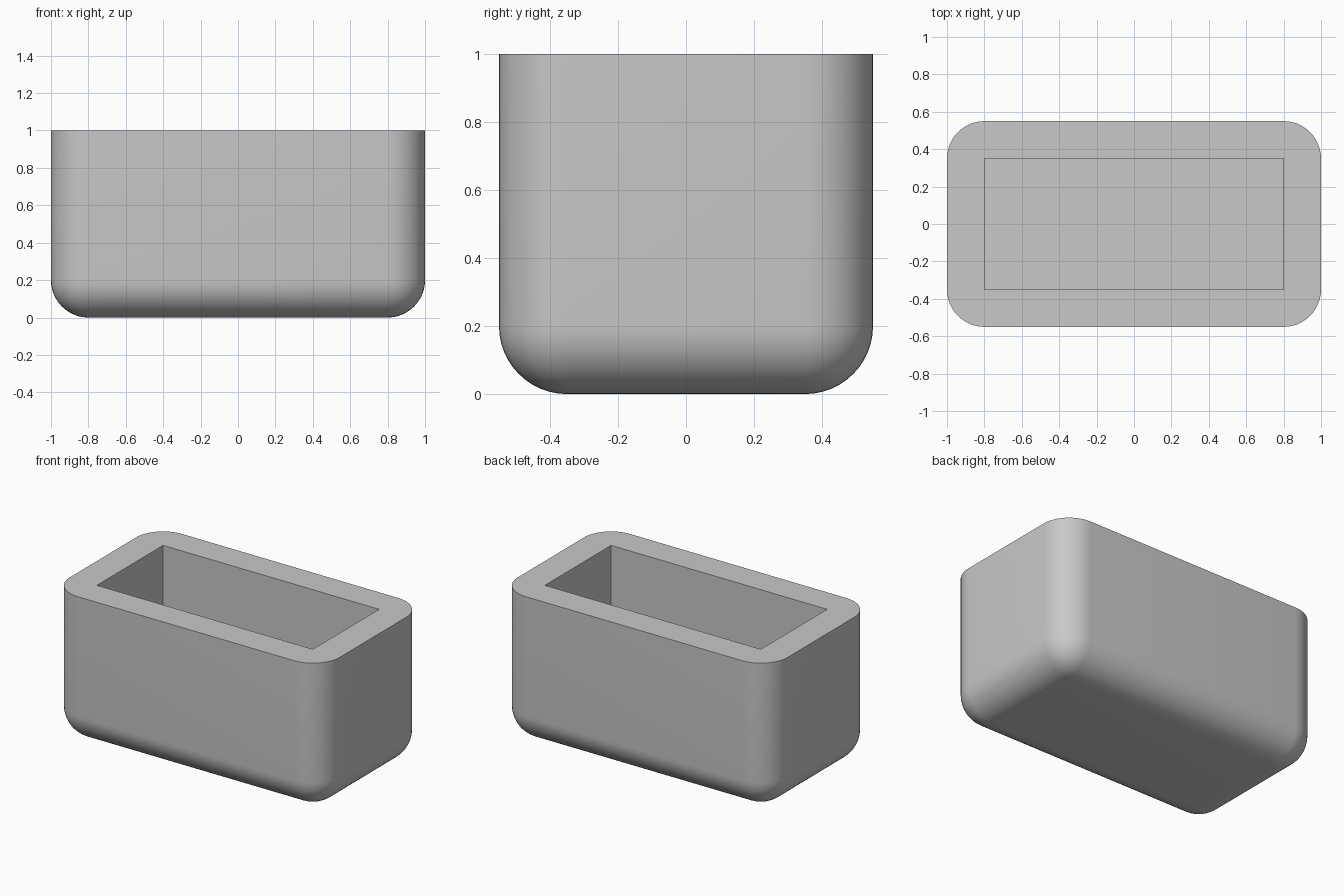
import bpy
import bmesh
import math
from mathutils import Matrix

cube = bpy.data.objects.get("Cube")
if cube:
    bpy.data.objects.remove(cube, do_unlink=True)

LENGTH, DEPTH, HEIGHT = 2.0, 1.1, 1.0
WALL = 0.2      # wall thickness, floor thickness and rounding radius

grey = bpy.data.materials.new("warm_grey")
grey.use_nodes = True
colour = (0.58, 0.58, 0.58, 1)
grey.diffuse_color = colour
grey.node_tree.nodes["Principled BSDF"].inputs["Base Color"].default_value = colour


def box(name, size, base, radius=0):
    """Box standing at height base; optionally round all but its top edges."""
    bm = bmesh.new()
    bmesh.ops.create_cube(bm, size=1)
    centre = Matrix.Translation((0, 0, base + size[2] / 2))
    bm.transform(centre @ Matrix.Diagonal((*size, 1)))
    if radius:
        top = base + size[2]
        edges = [e for e in bm.edges if min(v.co.z for v in e.verts) < top - 0.01]
        bmesh.ops.bevel(bm, geom=edges, offset=radius, segments=12,
                        profile=0.5, affect='EDGES')
    bmesh.ops.recalc_face_normals(bm, faces=bm.faces)
    mesh = bpy.data.meshes.new(name)
    bm.to_mesh(mesh)
    bm.free()
    mesh.materials.append(grey)
    obj = bpy.data.objects.new(name, mesh)
    bpy.context.collection.objects.link(obj)
    return obj


# Rounded outer shell and the sharp-cornered cavity cut from its open top
shell = box("planter_box", (LENGTH, DEPTH, HEIGHT), 0, WALL)
cavity = box("cavity_cutter", (LENGTH - 2 * WALL, DEPTH - 2 * WALL, HEIGHT), WALL)
cavity.hide_render = True

cut = shell.modifiers.new("cavity", 'BOOLEAN')
cut.operation = 'DIFFERENCE'
cut.solver = 'EXACT'
cut.object = cavity

bpy.ops.object.select_all(action='DESELECT')
shell.select_set(True)
bpy.context.view_layer.objects.active = shell
bpy.ops.object.modifier_apply(modifier=cut.name)
bpy.data.objects.remove(cavity, do_unlink=True)

# Smooth roundings, crisp rim and cavity corners
bpy.ops.object.shade_smooth_by_angle(angle=math.radians(30))
